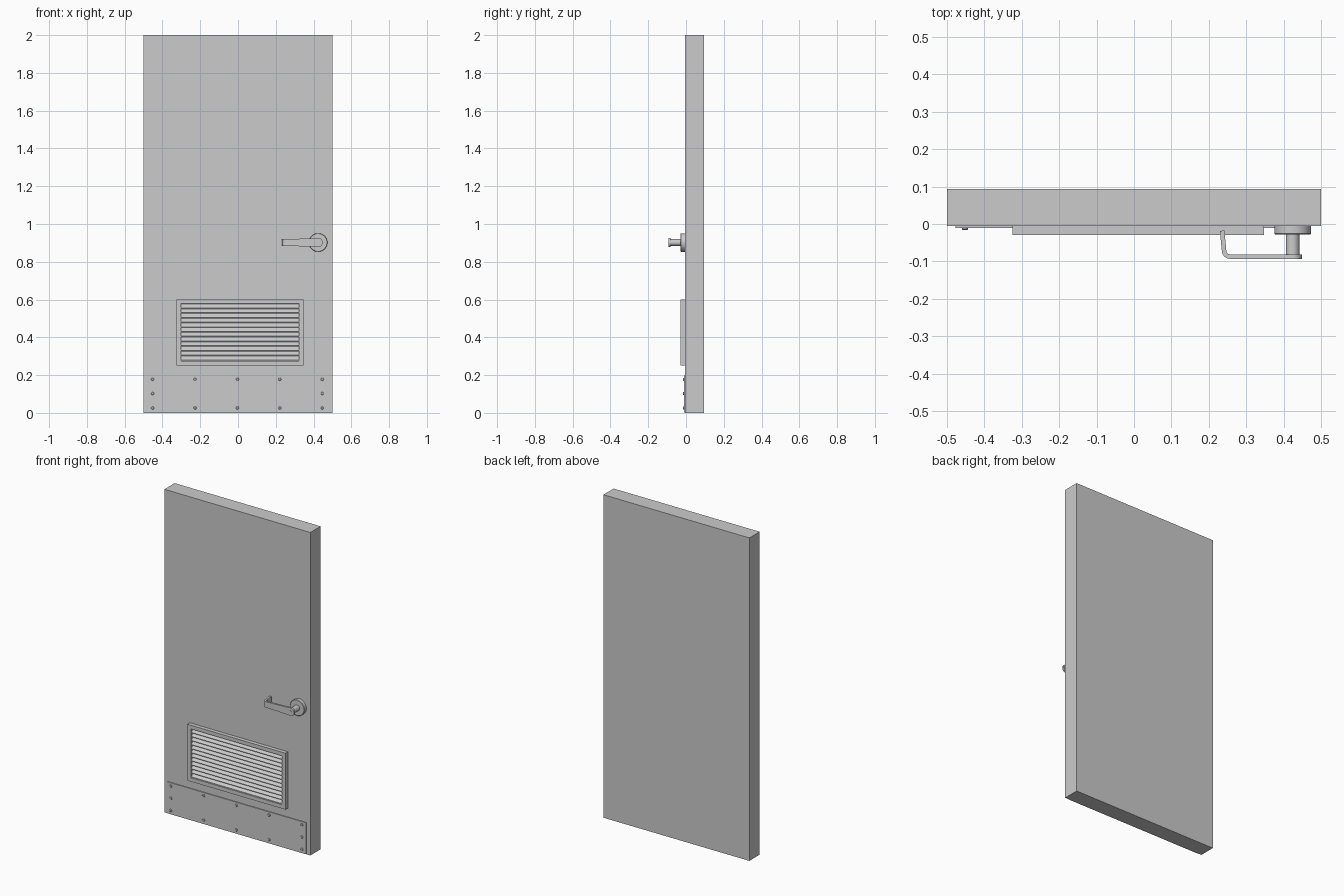
import bpy, bmesh, math
from mathutils import Vector

if "Cube" in bpy.data.objects:
    bpy.data.objects.remove(bpy.data.objects["Cube"])

FACE = -0.006                      # y of the door's front face
HX, HZ = 0.424, 0.902              # handle axis


def make(name, verts, faces, smooth=False):
    me = bpy.data.meshes.new(name)
    me.from_pydata(verts, [], faces)
    bm = bmesh.new()
    bm.from_mesh(me)
    bmesh.ops.recalc_face_normals(bm, faces=bm.faces)
    bm.to_mesh(me)
    bm.free()
    ob = bpy.data.objects.new(name, me)
    bpy.context.collection.objects.link(ob)
    if smooth:
        bpy.context.view_layer.objects.active = ob
        ob.select_set(True)
        bpy.ops.object.shade_smooth_by_angle(angle=math.radians(35))
        ob.select_set(False)
    return ob


def loft(name, rings, closed=False, smooth=False):
    """Skin equal-sized rings; cap the ends unless the loft is closed."""
    n, m = len(rings[0]), len(rings)
    faces = [(a * n + i, a * n + (i + 1) % n, (a + 1) % m * n + (i + 1) % n, (a + 1) % m * n + i)
             for a in range(m if closed else m - 1) for i in range(n)]
    if not closed:
        faces += [tuple(range(n)), tuple(range((m - 1) * n, m * n))]
    return make(name, [v for r in rings for v in r], faces, smooth)


def rect(x0, x1, z0, z1, y):
    return [(x0, y, z0), (x1, y, z0), (x1, y, z1), (x0, y, z1)]


def box(name, x0, x1, y0, y1, z0, z1):
    return loft(name, [rect(x0, x1, z0, z1, y0), rect(x0, x1, z0, z1, y1)])


def turned(name, x, z, profile, n=32):
    """Round part about a y axis, profile is (radius, y) pairs."""
    return loft(name, [[(x + r * math.cos(2 * math.pi * i / n), y, z + r * math.sin(2 * math.pi * i / n))
                        for i in range(n)] for r, y in profile], smooth=True)


# Door leaf and kick plate
box("door_leaf", -0.5, 0.5, FACE, 0.094, 0, 2)
box("kick_plate", -0.477, 0.472, -0.011, FACE, 0.002, 0.197)

# Kick plate screws: full rows top and bottom, only the ends in the middle
for row, z in enumerate((0.026, 0.102, 0.178)):
    for col in range(5):
        if row != 1 or col in (0, 4):
            turned("plate_screw", -0.452 + 0.2245 * col, z,
                   [(0.008, FACE), (0.008, -0.014), (0.0055, -0.016)], 16)

# Vent frame
outer, inner = (-0.325, 0.347, 0.252, 0.601), (-0.301, 0.324, 0.276, 0.578)
loft("vent_frame", [rect(*outer, FACE), rect(*outer, -0.03),
                    rect(*inner, -0.03), rect(*inner, FACE)], closed=True)

# Sloping louvre slats
for i in range(12):
    z = 0.278 + 0.025 * i
    section = [(-0.027, z), (-0.027, z + 0.003), (-0.007, z + 0.023), (-0.007, z + 0.020)]
    loft("vent_slat", [[(x, y, zz) for y, zz in section] for x in inner[:2]])

# Handle rose, spindle and lock button
turned("handle_rose", HX, HZ, [(0.049, FACE), (0.049, -0.026), (0.047, -0.028)], 48)
turned("handle_spindle", HX, HZ, [(0.018, -0.028), (0.018, -0.084)])
turned("lock_button", HX, HZ, [(0.007, -0.09), (0.007, -0.0937)], 20)

# Lever: (x, y, half height), from the returned tip round the bend to the round end
path = [(0.2355, -0.018, 0.018), (0.2405, -0.068, 0.018)]
for k in range(1, 7):
    a = math.pi + k * math.pi / 12
    path.append((0.2565 + 0.016 * math.cos(a), -0.071 + 0.016 * math.sin(a), 0.018))
path += [(0.33, -0.087, 0.020), (0.395, -0.087, 0.0225), (0.41, -0.087, 0.0235)]
for k in range(11):
    a = math.pi / 2 * (1 - k / 10)
    path.append((HX + 0.025 * math.cos(a), -0.087, max(0.025 * math.sin(a), 0.001)))
rings = []
for i, (x, y, h) in enumerate(path):
    a, b = path[max(i - 1, 0)], path[min(i + 1, len(path) - 1)]
    t = Vector((b[0] - a[0], b[1] - a[1])).normalized() * 0.006
    rings.append([(x + s * t.y, y - s * t.x, HZ + w * h) for s, w in ((1, 1), (1, -1), (-1, -1), (-1, 1))])
loft("handle_lever", rings, smooth=True)
